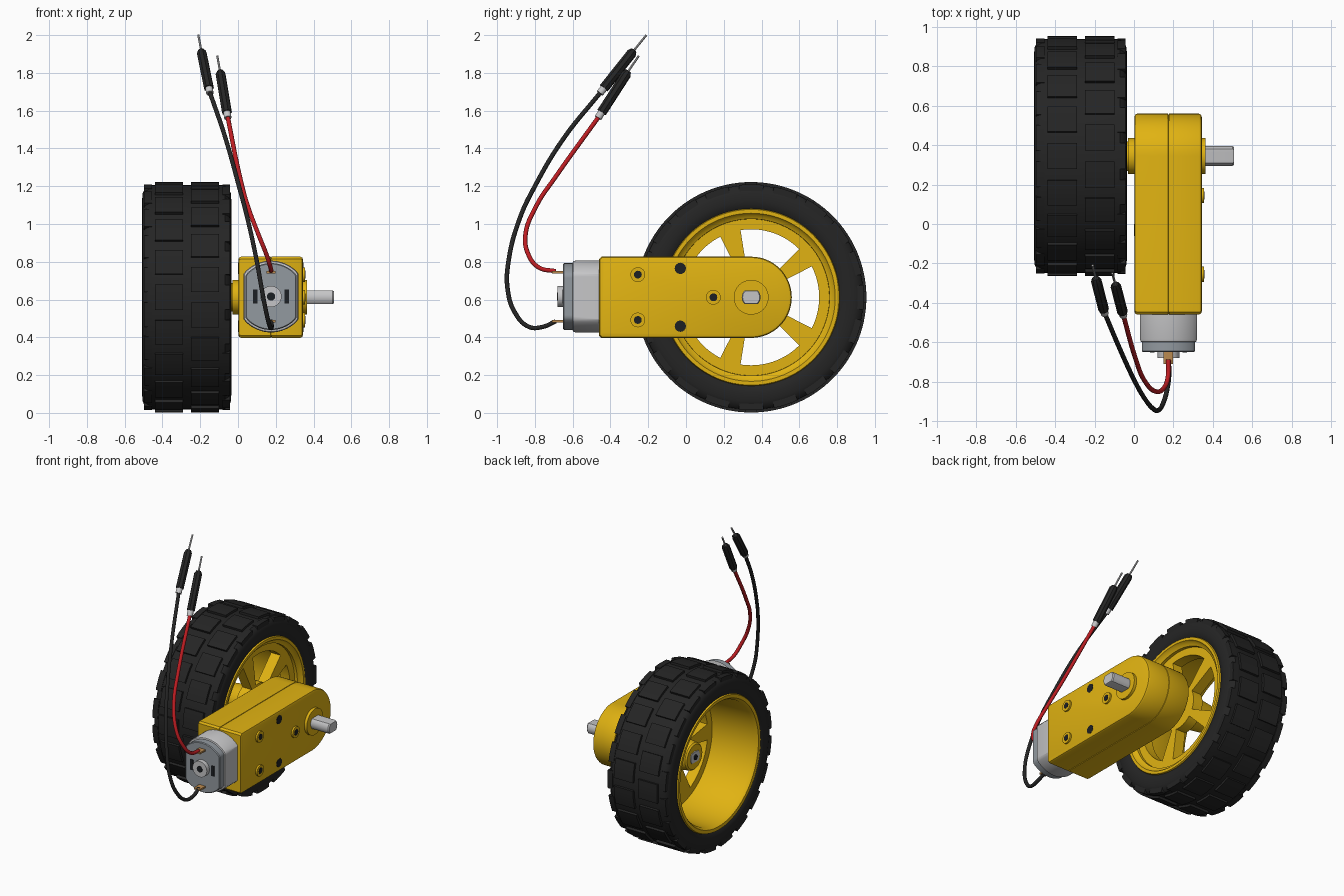
import bpy, bmesh
from math import sin, cos, pi, radians
from mathutils import Vector

cube = bpy.data.objects.get("Cube")
if cube:
    bpy.data.objects.remove(cube)


def material(name, r, g, b):
    m = bpy.data.materials.new(name)
    m.use_nodes = True
    m.diffuse_color = (r, g, b, 1)
    m.node_tree.nodes["Principled BSDF"].inputs["Base Color"].default_value = (r, g, b, 1)
    return m


YELLOW = material("yellow plastic", 0.75, 0.45, 0.006)
RUBBER = material("black rubber", 0.018, 0.018, 0.018)
DARK = material("dark hole", 0.012, 0.014, 0.017)
STEEL = material("light steel", 0.56, 0.56, 0.57)
GREY = material("motor cap grey", 0.29, 0.32, 0.35)
COPPER = material("copper", 0.5, 0.26, 0.08)
RED = material("red wire", 0.52, 0.012, 0.016)

AY, AZ = 0.345, 0.612      # axle position
MX = 0.175                 # motor centre
parts = []


def loft(name, mat, shells, loop=False):
    """Skin each shell (a list of equal closed rings); cap the ends unless looped."""
    bm = bmesh.new()
    for rings in shells:
        vs = [[bm.verts.new(p) for p in ring] for ring in rings]
        n = len(vs[0])
        for i in range(len(vs) if loop else len(vs) - 1):
            a, b = vs[i], vs[(i + 1) % len(vs)]
            for j in range(n):
                bm.faces.new((a[j], a[(j + 1) % n], b[(j + 1) % n], b[j]))
        if not loop:
            bm.faces.new(vs[0])
            bm.faces.new(vs[-1])
    bmesh.ops.recalc_face_normals(bm, faces=bm.faces)
    me = bpy.data.meshes.new(name)
    bm.to_mesh(me)
    bm.free()
    me.materials.append(mat)
    ob = bpy.data.objects.new(name, me)
    bpy.context.collection.objects.link(ob)
    parts.append(ob)
    return ob


def polar(x, r, a):
    return (x, AY + r * cos(a), AZ + r * sin(a))


def lathe(name, mat, profile, n=96):
    """Revolve a closed (x, radius) profile about the axle."""
    loft(name, mat, [[[polar(x, r, 2 * pi * i / n) for x, r in profile]
                      for i in range(n)]], loop=True)


def sector(r0, r1, x0, x1, mid, half, steps=4):
    """Block curved about the axle; angles in degrees."""
    return [[polar(x, r, radians(mid - half + 2 * half * i / steps))
             for x, r in ((x0, r0), (x0, r1), (x1, r1), (x1, r0))]
            for i in range(steps + 1)]


def rod(p, q, r, n=24, r2=None):
    p, q = Vector(p), Vector(q)
    rot = (q - p).to_track_quat('Z', 'Y')
    return [[c + rot @ Vector((k * cos(2 * pi * i / n), k * sin(2 * pi * i / n), 0))
             for i in range(n)] for c, k in ((p, r), (q, r2 or r))]


def box(x0, x1, y0, y1, z0, z1):
    return [[(x, y0, z0), (x, y1, z0), (x, y1, z1), (x, y0, z1)] for x in (x0, x1)]


# Tyre with centre and shoulder tread blocks
lathe("tyre", RUBBER, [(-.06, .455), (-.042, .475), (-.035, .51), (-.038, .55),
                       (-.048, .578), (-.07, .594), (-.47, .594), (-.492, .58),
                       (-.505, .55), (-.508, .51), (-.502, .475), (-.485, .455)], 120)
BLOCKS = 20
tread = []
for k in range(BLOCKS):
    a = 360 * k / BLOCKS
    step = 180 / BLOCKS
    tread += [sector(.585, .61, -.44, -.29, a, 6.3),
              sector(.585, .61, -.25, -.10, a + step, 6.3),
              sector(.53, .598, -.497, -.455, a + step, 6.3),
              sector(.53, .598, -.083, -.043, a, 6.3)]
loft("tread_blocks", RUBBER, tread)

# Rim barrel, spoke ring, spokes and hub
lathe("rim_barrel", YELLOW, [(-.05, .47), (-.038, .465), (-.038, .445), (-.055, .435),
                             (-.065, .415), (-.16, .41), (-.48, .425), (-.503, .44),
                             (-.505, .463), (-.49, .47)])
lathe("spoke_ring", YELLOW, [(-.085, .36), (-.085, .42), (-.16, .42), (-.16, .36)])
loft("spokes", YELLOW, [sector(.13, .37, -.16, -.085, 36 + 72 * k, 9) for k in range(5)])
lathe("hub_plate", YELLOW, [(-.085, .04), (-.085, .15), (-.16, .15), (-.18, .11),
                            (-.30, .095), (-.31, .085), (-.31, .04)], 48)
loft("hub_collar", YELLOW, [rod((-.09, AY, AZ), (-.03, AY, AZ), .075, 32)])


# Flat-sided axle
def axle_ring(x, k=1):
    return [(x, AY + .05 * k * cos(t), AZ + max(-.036, min(.036, .05 * sin(t))) * k)
            for t in (2 * pi * i / 32 for i in range(32))]


loft("axle", STEEL, [[axle_ring(-.315), axle_ring(.5), axle_ring(.507, .9)]])
loft("axle_end_screw", DARK, [rod((-.322, AY, AZ), (-.314, AY, AZ), .018, 12)])


# Gearbox with rounded back end and a seam around the middle
def gearbox_ring(x, inset):
    r = .215 - inset
    front = -.46 + inset
    pts = [polar(x, r, -pi / 2 + pi * i / 32) for i in range(33)]
    c = .012
    return pts + [(x, front + c, AZ + r), (x, front, AZ + r - c),
                  (x, front, AZ - r + c), (x, front + c, AZ - r)]


loft("gearbox", YELLOW, [[gearbox_ring(x, i) for x, i in (
    (.002, .016), (.006, .005), (.017, 0), (.173, 0), (.174, .004), (.177, .004),
    (.178, 0), (.329, 0), (.340, .005), (.344, .016))]])
loft("axle_bosses", YELLOW, [rod((.34, AY, AZ), (.364, AY, AZ), .092, 40),
                             rod((.01, AY, AZ), (-.03, AY, AZ), .092, 40)])

# Screw bosses and through holes
screws = [(-.255, AZ + .12), (-.255, AZ - .12), (.145, AZ)]
holes = [(-.03, AZ + .153), (-.03, AZ - .153)]
loft("screw_bosses", YELLOW, [rod((.34, y, z), (.356, y, z), .039) for y, z in screws])
loft("screw_recesses", DARK, [rod((.35, y, z), (.358, y, z), .021, 12) for y, z in screws])
loft("mounting_holes", DARK, [rod((.0005, y, z), (.3455, y, z), .03, 16) for y, z in holes])


# Motor can and end cap: round section with flat sides
def motor_ring(y, r, flat):
    return [(MX + max(-flat, min(flat, r * cos(t))), y, AZ + .004 + r * sin(t))
            for t in (2 * pi * i / 64 for i in range(64))]


loft("motor_can", STEEL, [[motor_ring(-.42, .19, .145), motor_ring(-.585, .19, .145),
                           motor_ring(-.597, .186, .141), motor_ring(-.6, .178, .135)]])
loft("motor_cap", GREY, [[motor_ring(-.595, .177, .134), motor_ring(-.645, .177, .134),
                          motor_ring(-.65, .172, .13)]])
loft("bearing_boss", STEEL, [rod((MX, -.64, AZ + .004), (MX, -.68, AZ + .004), .056, 32)])
loft("bearing_hole", DARK, [rod((MX, -.675, AZ + .004), (MX, -.682, AZ + .004), .022, 16)])
loft("cap_vents", DARK, [box(MX + s * .083 - .012, MX + s * .083 + .012,
                             -.653, -.64, AZ - .034, AZ + .04) for s in (-1, 1)])
loft("terminals", COPPER, [box(MX - .024, MX + .024, -.71, -.64, z - .006, z + .006)
                           for z in (.745, .485)])


# Leads: wire, crimp, plug body and pin
def lead(name, mat, path, plug_end, pin_end):
    cu = bpy.data.curves.new(name + "_wire", 'CURVE')
    cu.dimensions = '3D'
    cu.bevel_depth = .012
    cu.bevel_resolution = 3
    cu.resolution_u = 10
    cu.use_fill_caps = True
    sp = cu.splines.new('BEZIER')
    sp.bezier_points.add(len(path) - 1)
    for bp, p in zip(sp.bezier_points, path):
        bp.co = p
        bp.handle_left_type = bp.handle_right_type = 'AUTO'
    cu.materials.append(mat)
    bpy.context.collection.objects.link(bpy.data.objects.new(name + "_wire", cu))
    a, b, c = Vector(path[-1]), Vector(plug_end), Vector(pin_end)
    d = (b - a).normalized()
    loft(name + "_crimp", STEEL, [rod(a - d * .01, a + d * .03, .02, 12)])
    s, e = a + d * .025, b - d * .02
    loft(name + "_plug", RUBBER, [rod(s, e, .027, 8) + rod(e, b, .027, 8, .016)[1:]])
    loft(name + "_pin", STEEL, [rod(b - d * .01, c, .006, 8)])


lead("red_lead", RED, [(.175, -.69, .75), (.172, -.78, .77), (.15, -.835, .84),
                       (.11, -.85, .94), (.05, -.79, 1.1), (.01, -.69, 1.25),
                       (-.055, -.46, 1.57)], (-.095, -.305, 1.81), (-.11, -.25, 1.89))
lead("black_lead", RUBBER, [(.175, -.69, .485), (.178, -.76, .455), (.17, -.83, .455),
                            (.15, -.905, .53), (.125, -.945, .66), (.1, -.94, .8),
                            (.05, -.88, 1.03), (.005, -.8, 1.2), (-.065, -.65, 1.45),
                            (-.15, -.45, 1.7)], (-.195, -.275, 1.92), (-.21, -.21, 2.0))

# Smooth rounded surfaces, keep hard edges
bpy.ops.object.select_all(action='DESELECT')
for ob in parts:
    ob.select_set(True)
bpy.context.view_layer.objects.active = parts[0]
bpy.ops.object.shade_smooth_by_angle(angle=radians(35))
